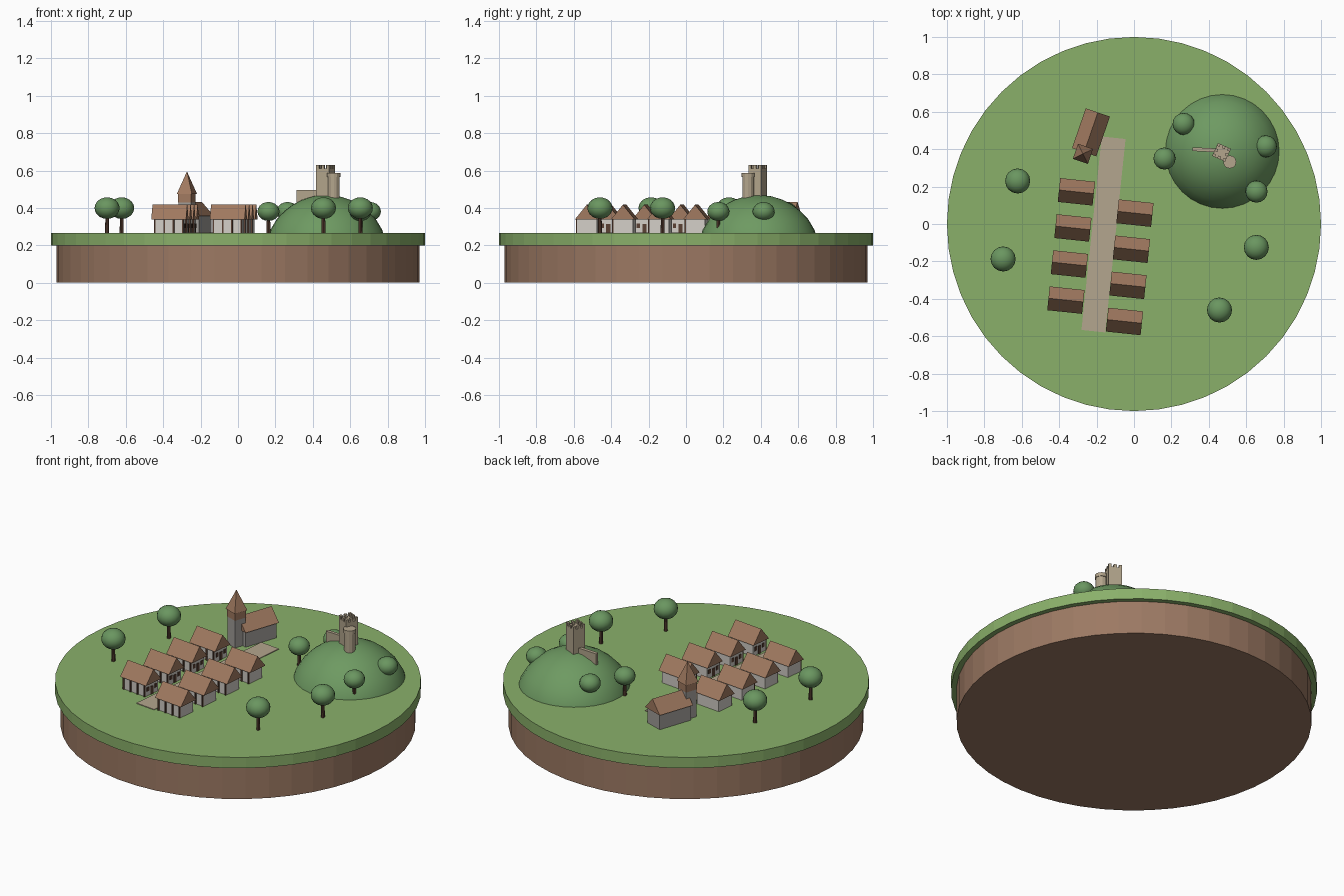
import bpy, bmesh
from math import radians, pi, sin, cos
from mathutils import Matrix, Vector

if "Cube" in bpy.data.objects:
    bpy.data.objects.remove(bpy.data.objects["Cube"])


def material(name, code):
    rgb = [int(code[i:i + 2], 16) / 255 for i in (0, 2, 4)]
    lin = [c / 12.92 if c < 0.04 else ((c + 0.055) / 1.055) ** 2.4 for c in rgb]
    m = bpy.data.materials.new(name)
    m.use_nodes = True
    m.diffuse_color = (*lin, 1)
    m.node_tree.nodes["Principled BSDF"].inputs["Base Color"].default_value = (*lin, 1)
    return m


GRASS = material("grass green", "8ab06a")
HILL = material("hill green", "6e9a62")
LEAF = material("leaf green", "6a9660")
SOIL = material("soil brown", "9c7963")
ROOF = material("roof tile", "a17a60")
TIMBER = material("dark timber", "5a4033")
PLASTER = material("plaster white", "d2cec6")
GREY = material("church grey stone", "a09d99")
STONE = material("castle stone", "b3a58c")
PATH = material("path beige", "b4a68e")

GROUND = 0.265


def frame(x, y, z=GROUND, turn=0):
    return Matrix.Translation((x, y, z)) @ Matrix.Rotation(radians(turn), 4, "Z")


def finish(name, bm, mat, place, smooth=False):
    bmesh.ops.recalc_face_normals(bm, faces=bm.faces)
    mesh = bpy.data.meshes.new(name)
    bm.to_mesh(mesh)
    bm.free()
    mesh.materials.append(mat)
    for p in mesh.polygons:
        p.use_smooth = smooth
    ob = bpy.data.objects.new(name, mesh)
    ob.matrix_world = place
    bpy.context.collection.objects.link(ob)
    return ob


def boxes(name, mat, place, items):
    """Each item is (centre x, centre y, bottom z, size x, size y, size z)."""
    bm = bmesh.new()
    for x, y, z, sx, sy, sz in items:
        m = Matrix.Translation((x, y, z + sz / 2)) @ Matrix.Diagonal((sx, sy, sz, 1))
        bmesh.ops.create_cube(bm, size=1, matrix=m)
    return finish(name, bm, mat, place)


def cone(name, mat, place, r1, r2, z0, z1, sides, turn=0):
    bm = bmesh.new()
    m = Matrix.Translation((0, 0, (z0 + z1) / 2)) @ Matrix.Rotation(radians(turn), 4, "Z")
    bmesh.ops.create_cone(bm, cap_ends=True, segments=sides, radius1=r1, radius2=r2,
                          depth=z1 - z0, matrix=m)
    return finish(name, bm, mat, place)


def gable_roof(name, place, length, width, z, height):
    """Solid triangular prism with its ridge along local x."""
    bm = bmesh.new()
    ends = []
    for x in (-length / 2, length / 2):
        ends.append([bm.verts.new(v) for v in
                     ((x, -width / 2, z), (x, width / 2, z), (x, 0, z + height))])
    a, b = ends
    bm.faces.new(a)
    bm.faces.new(b)
    for i in range(3):
        j = (i + 1) % 3
        bm.faces.new((a[i], a[j], b[j], b[i]))
    return finish(name, bm, ROOF, place)


# Ground disc
cone("soil_base", SOIL, frame(0, 0, 0), 0.97, 0.97, 0, 0.2, 48)
cone("grass_disc", GRASS, frame(0, 0, 0), 1, 1, 0.2, GROUND, 48)

# Street
boxes("street", PATH, frame(-0.163, -0.056, turn=-6), [(0, 0, 0, 0.128, 1.04, 0.004)])

# Castle hill, a spun profile
bm = bmesh.new()
profile = [(0.307, -0.01), (0.3, 0.016), (0.265, 0.075), (0.22, 0.122), (0.18, 0.152),
           (0.13, 0.178), (0.07, 0.197), (0, 0.205)]
points = [bm.verts.new((r, 0, z)) for r, z in profile]
edges = [bm.edges.new(pair) for pair in zip(points, points[1:])]
bmesh.ops.spin(bm, geom=points + edges, axis=(0, 0, 1), cent=(0, 0, 0),
               angle=2 * pi, steps=32)
bmesh.ops.remove_doubles(bm, verts=bm.verts, dist=0.0005)
finish("castle_hill", bm, HILL, frame(0.472, 0.388), smooth=True)


# Houses along both sides of the street
def house(label, x, y, street_side):
    place = frame(x, y, turn=-6)
    boxes(f"house_walls_{label}", PLASTER, place, [(0, 0, 0, 0.158, 0.105, 0.078)])
    gable_roof(f"house_roof_{label}", place, 0.187, 0.128, 0.073, 0.079)
    boxes(f"house_posts_{label}", TIMBER, place,
          [(px, -0.055, 0, 0.008, 0.008, 0.075) for px in (-0.075, -0.025, 0.025, 0.075)])
    face = street_side * 0.079
    boxes(f"house_door_and_windows_{label}", TIMBER, place,
          [(face, 0, 0, 0.006, 0.022, 0.048)]
          + [(face, s * 0.032, 0.028, 0.006, 0.018, 0.024) for s in (-1, 1)])


for i in range(4):
    house(f"west_{i + 1}", -0.308 - 0.0187 * i, 0.172 - 0.193 * i, 1)
    house(f"east_{i + 1}", 0.005 - 0.0187 * i, 0.058 - 0.193 * i, -1)

# Church: nave, tower, belfry and spire
nave = frame(-0.23, 0.49, turn=71)
boxes("church_nave", GREY, nave, [(0, 0, 0, 0.21, 0.115, 0.095)])
gable_roof("church_roof", nave, 0.225, 0.137, 0.092, 0.075)
tower = frame(-0.273, 0.375, turn=-19)
boxes("church_tower", GREY, tower, [(0, 0, 0, 0.07, 0.07, 0.167)])
boxes("church_belfry", ROOF, tower, [(0, 0, 0.165, 0.074, 0.074, 0.046)])
cone("church_spire", ROOF, tower, 0.06, 0, 0.21, 0.33, 4, turn=45)

# Ruined castle: keep with battlements, round turret and wall
keep = frame(0.468, 0.383, 0.43, turn=-24)
half = 0.03
merlons = [(a * half, b * half, 0.18, 0.016, 0.016, 0.02)
           for a in (-1, 0, 1) for b in (-1, 0, 1) if a or b]
boxes("castle_keep", STONE, keep, [(0, 0, 0, 0.076, 0.076, 0.182)])
boxes("castle_battlements", STONE, keep, merlons)
turret = frame(0.512, 0.332, 0.42)
cone("castle_turret", STONE, turret, 0.031, 0.031, 0, 0.15, 12)
cone("castle_turret_cap", STONE, turret, 0.035, 0.035, 0.145, 0.167, 12)
boxes("castle_wall", STONE, frame(0.375, 0.397, 0.4, turn=-3), [(0, 0, 0, 0.125, 0.02, 0.096)])


# Trees
def tree(label, x, y, height, radius):
    place = frame(x, y)
    cone(f"tree_trunk_{label}", TIMBER, place, 0.011, 0.008, 0, height, 8)
    bm = bmesh.new()
    m = Matrix.Translation((0, 0, height)) @ Matrix.Diagonal((1, 1, 0.86, 1))
    bmesh.ops.create_uvsphere(bm, u_segments=16, v_segments=10, radius=radius, matrix=m)
    finish(f"tree_crown_{label}", bm, LEAF, place, smooth=True)


meadow = [(-0.622, 0.23), (-0.7, -0.187), (0.457, -0.46), (0.654, -0.125)]
hillside = [(0.655, 0.173), (0.705, 0.415), (0.265, 0.535), (0.163, 0.35)]
for i, (x, y) in enumerate(meadow):
    tree(f"meadow_{i + 1}", x, y, 0.134, 0.067)
for i, (x, y) in enumerate(hillside):
    tree(f"hillside_{i + 1}", x, y, 0.116, 0.059)
